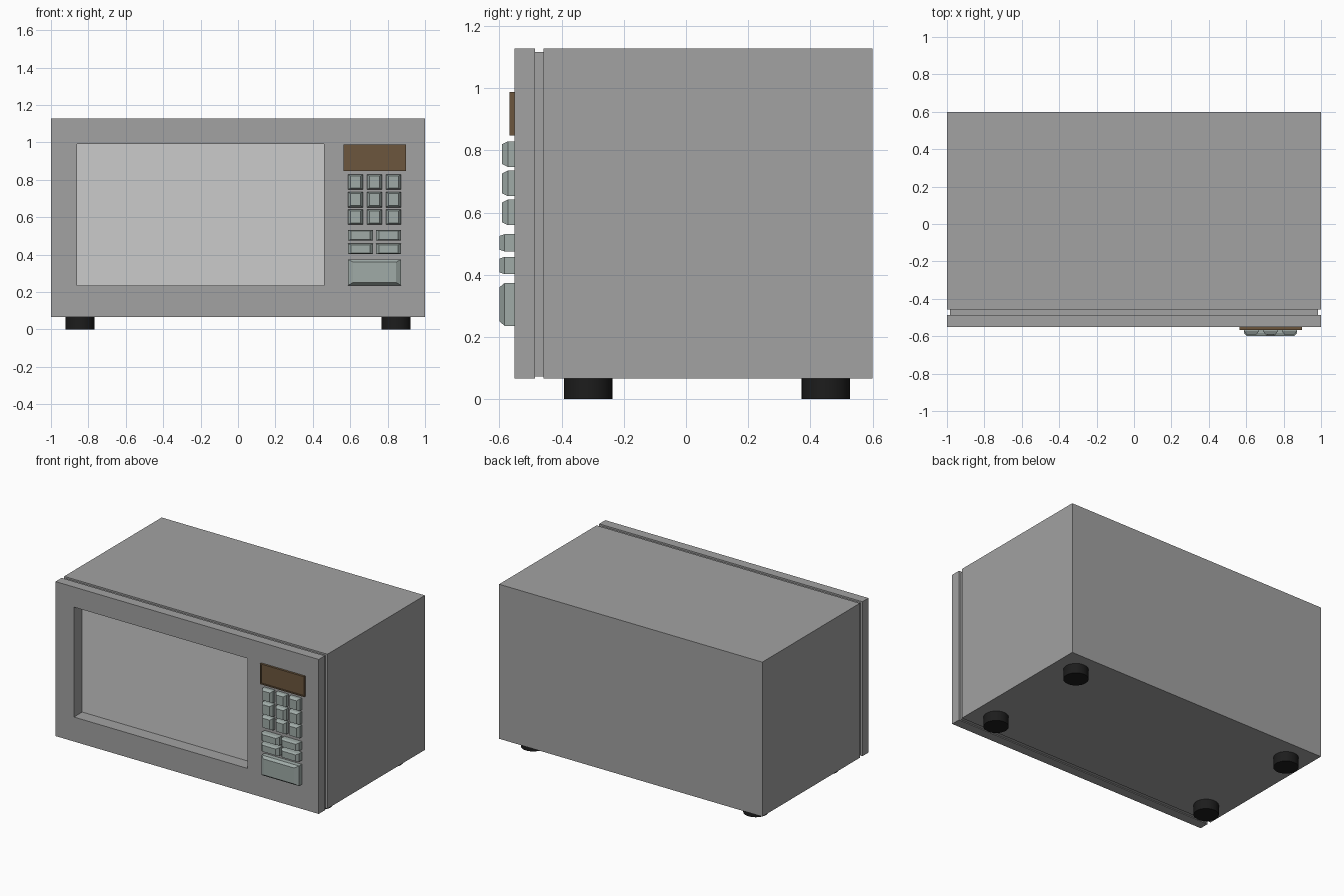
import bpy, bmesh

if "Cube" in bpy.data.objects:
    bpy.data.objects.remove(bpy.data.objects["Cube"])

def material(name, rgb):
    m = bpy.data.materials.new(name)
    m.diffuse_color = (*rgb, 1)
    m.use_nodes = True
    m.node_tree.nodes["Principled BSDF"].inputs["Base Color"].default_value = m.diffuse_color
    return m

CASE = material("case_grey", (0.36, 0.36, 0.36))
KEY = material("key_grey", (0.35, 0.41, 0.39))
BROWN = material("display_brown", (0.15, 0.094, 0.048))
BLACK = material("foot_black", (0.012, 0.012, 0.012))

def loft(name, rings, mat=None, closed=False):
    """Join rectangles (x0, x1, z0, z1, y) in order; cap the ends or close the loop."""
    bm = bmesh.new()
    loops = [[bm.verts.new((x, y, z)) for x, z in ((x0, z0), (x1, z0), (x1, z1), (x0, z1))]
             for x0, x1, z0, z1, y in rings]
    pairs = list(zip(loops, loops[1:] + loops[:1])) if closed else list(zip(loops, loops[1:]))
    for a, b in pairs:
        for i in range(4):
            j = (i + 1) % 4
            bm.faces.new((a[i], a[j], b[j], b[i]))
    if not closed:
        bm.faces.new(loops[0])
        bm.faces.new(loops[-1])
    bmesh.ops.recalc_face_normals(bm, faces=bm.faces)
    me = bpy.data.meshes.new(name)
    bm.to_mesh(me)
    bm.free()
    ob = bpy.data.objects.new(name, me)
    bpy.context.collection.objects.link(ob)
    if mat:
        me.materials.append(mat)
    return ob

def button(name, x0, x1, z0, z1, mid, front, ix, iz):
    loft(name, [(x0, x1, z0, z1, -0.55), (x0, x1, z0, z1, mid),
                (x0 + ix, x1 - ix, z0 + iz, z1 - iz, front)], KEY)

# Main case
outer = (-1, 1, 0.067, 1.128)
loft("case", [(*outer, -0.458), (*outer, 0.6)], CASE)

# Recessed neck and front frame, both open around the window
hole = (-0.86, 0.46, 0.235, 0.99)
neck = (-0.985, 0.985, 0.073, 1.117)
loft("neck", [(*neck, -0.458), (*neck, -0.486), (*hole, -0.486), (*hole, -0.458)], CASE, True)
loft("front_frame", [(*outer, -0.486), (*outer, -0.552), (*hole, -0.552), (*hole, -0.486)], CASE, True)

# Window pane at the back of the opening
loft("window_pane", [(*hole, -0.462), (*hole, -0.458)])

# Display with a thin raised rim
d = (0.563, 0.898, 0.848, 0.988)
din = (0.571, 0.890, 0.856, 0.980)
loft("display", [(*d, -0.55), (*d, -0.567), (*din, -0.567), (*din, -0.562)], BROWN)

# Number keys
for r, z in enumerate((0.747, 0.653, 0.560)):
    for c, x in enumerate((0.588, 0.690, 0.791)):
        button(f"number_key_{r * 3 + c + 1}", x, x + 0.08, z, z + 0.082, -0.573, -0.591, 0.013, 0.009)

# Function keys and the large door key
for r, z in enumerate((0.475, 0.402)):
    for c, x in enumerate((0.588, 0.738)):
        button(f"function_key_{r * 2 + c + 1}", x, x + 0.134, z, z + 0.056, -0.583, -0.6, 0.016, 0.006)
button("door_key", 0.588, 0.872, 0.236, 0.374, -0.583, -0.6, 0.026, 0.014)

# Round feet
for side, x in (("left", -0.845), ("right", 0.845)):
    for end, y in (("front", -0.315), ("back", 0.45)):
        bpy.ops.mesh.primitive_cylinder_add(vertices=32, radius=0.078, depth=0.07, location=(x, y, 0.035))
        foot = bpy.context.object
        foot.name = f"{end}_{side}_foot"
        foot.data.materials.append(BLACK)
        bpy.ops.object.shade_smooth_by_angle()
